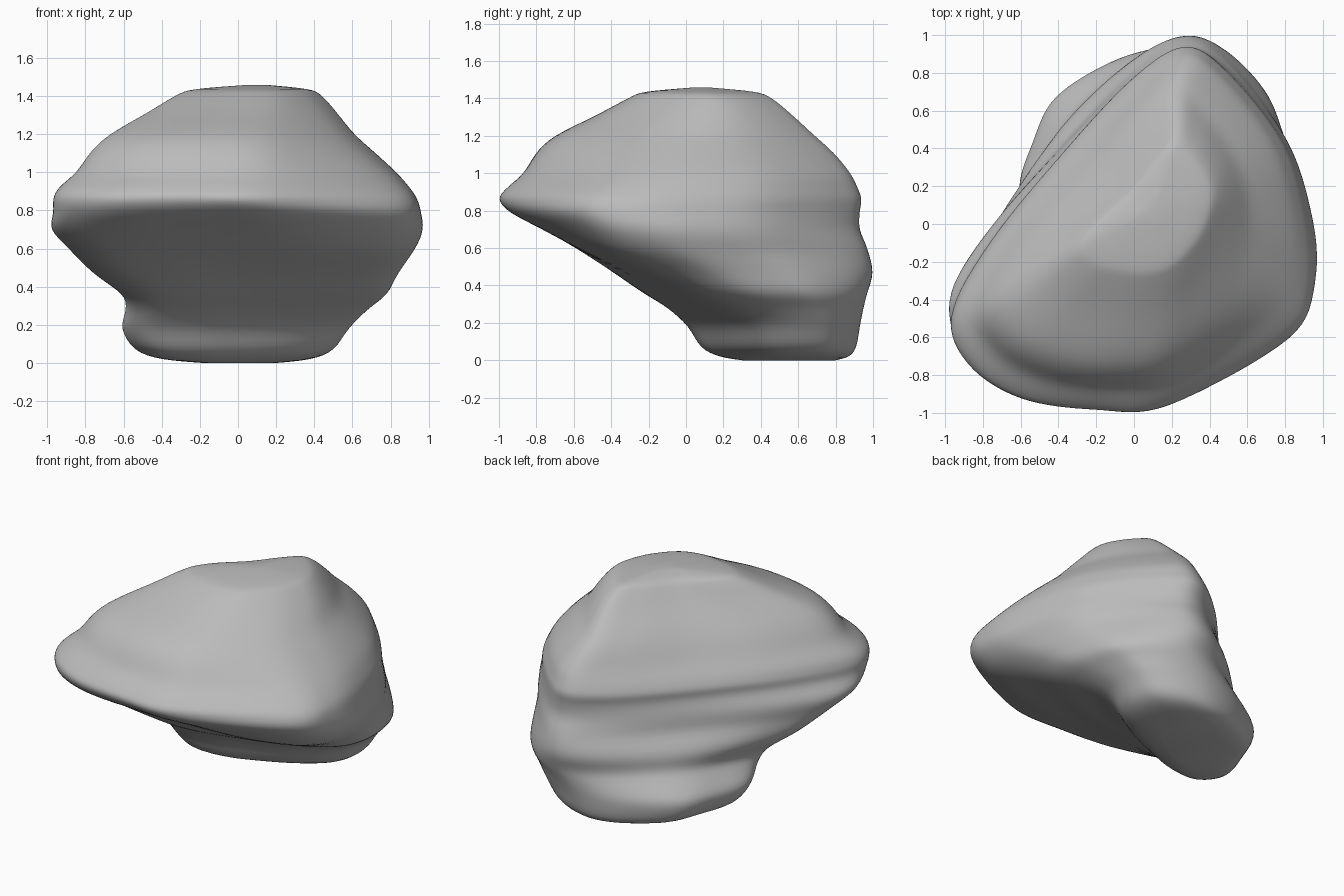
import bpy
import bmesh
from mathutils import Vector

cube = bpy.data.objects.get("Cube")
if cube:
    bpy.data.objects.remove(cube, do_unlink=True)

SEGMENTS_PER_POINT = 8
STEPS_PER_LEVEL = 4

# Four outlines matched point for point, each starting at the back peak.
# Rounded foot, with its front edge slanting back to the stone's left
FOOT = [(0.15, 0.93), (0.37, 0.89), (0.53, 0.78), (0.58, 0.64), (0.57, 0.49),
        (0.49, 0.36), (0.28, 0.22), (0, 0.1), (-0.25, 0.02), (-0.49, 0.02),
        (-0.61, 0.18), (-0.54, 0.43), (-0.42, 0.67), (-0.12, 0.86)]

# Underside, with a straight front edge
BELLY = [(0.28, 0.96), (0.5, 0.85), (0.78, 0.48), (0.9, 0.15), (0.94, -0.2),
         (0.8, -0.5), (0.4, -0.63), (-0.1, -0.65), (-0.5, -0.65), (-0.78, -0.58),
         (-0.92, -0.35), (-0.74, -0.02), (-0.38, 0.4), (0, 0.8)]

# Broad triangular rim
RIM = [(0.28, 0.94), (0.5, 0.82), (0.8, 0.46), (0.93, 0.1), (0.97, -0.3),
       (0.84, -0.6), (0.2, -0.96), (-0.2, -0.98), (-0.6, -0.92), (-0.88, -0.74),
       (-0.97, -0.48), (-0.76, -0.09), (-0.38, 0.37), (0, 0.77)]

# Small plateau on top
CROWN = [(0.22, 0.52), (0.32, 0.45), (0.41, 0.32), (0.45, 0.2), (0.44, 0.08),
         (0.37, -0.1), (0.23, -0.27), (0.08, -0.33), (-0.1, -0.32), (-0.26, -0.27),
         (-0.34, -0.16), (-0.25, 0), (-0.05, 0.2), (0.1, 0.4)]

# Height, then the x range and y range of the stone at that height
LEVELS = [
    (0, -0.18, 0.2, 0.3, 0.8),
    (0.02, -0.4, 0.38, 0.18, 0.87),
    (0.07, -0.54, 0.5, 0.08, 0.91),
    (0.18, -0.61, 0.58, 0.01, 0.93),
    (0.28, -0.59, 0.68, -0.1, 0.95),
    (0.36, -0.61, 0.78, -0.23, 0.97),
    (0.47, -0.76, 0.84, -0.39, 1),
    (0.6, -0.89, 0.93, -0.59, 0.97),
    (0.7, -0.98, 0.97, -0.77, 0.93),
    (0.79, -0.97, 0.96, -0.94, 0.93),
    (0.86, -0.97, 0.94, -1, 0.94),
    (0.92, -0.94, 0.9, -0.96, 0.92),
    (1, -0.85, 0.83, -0.87, 0.88),
    (1.11, -0.77, 0.71, -0.8, 0.79),
    (1.2, -0.67, 0.61, -0.7, 0.69),
    (1.31, -0.48, 0.52, -0.48, 0.57),
    (1.4, -0.33, 0.44, -0.31, 0.46),
    (1.435, -0.23, 0.37, -0.22, 0.37),
    (1.457, 0.04, 0.16, 0.02, 0.14),
]


def spline(points, steps, closed):
    """Sample a smooth curve that passes through all the points."""
    pts = [Vector(p) for p in points]
    count = len(pts)

    def pick(i):
        return pts[i % count] if closed else pts[max(0, min(count - 1, i))]

    result = []
    for i in range(count if closed else count - 1):
        a, b, c, d = (pick(i + k) for k in (-1, 0, 1, 2))
        for s in range(steps):
            t = s / steps
            result.append(b + (c - a) * (t / 2)
                          + (a * 2 - b * 5 + c * 4 - d) * (t * t / 2)
                          + (b * 3 - a - c * 3 + d) * (t ** 3 / 2))
    if not closed:
        result.append(pts[-1])
    return result


def unit_fit(curve):
    """Fit an outline to the unit square."""
    low = Vector((min(p.x for p in curve), min(p.y for p in curve)))
    high = Vector((max(p.x for p in curve), max(p.y for p in curve)))
    size = high - low
    return [Vector(((p.x - low.x) / size.x, (p.y - low.y) / size.y)) for p in curve]


# The height at which each outline holds
OUTLINES = [(z, unit_fit(spline(points, SEGMENTS_PER_POINT, True)))
            for z, points in ((0.2, FOOT), (0.58, BELLY), (0.85, RIM), (1.38, CROWN))]


def outline_at(z):
    """Blend the two outlines nearest to a height, scaled to the unit square."""
    shape = OUTLINES[0][1]
    for (z0, low), (z1, high) in zip(OUTLINES, OUTLINES[1:]):
        if z > z0:
            blend = min(1, (z - z0) / (z1 - z0))
            shape = unit_fit([a.lerp(b, blend) for a, b in zip(low, high)])
    return shape


def build_stone():
    bm = bmesh.new()
    rings = []
    for z, left, right, front, back in spline(LEVELS, STEPS_PER_LEVEL, False):
        rings.append([bm.verts.new((left + (right - left) * p.x,
                                    front + (back - front) * p.y, z))
                      for p in outline_at(z)])
    for low, high in zip(rings, rings[1:]):
        for i in range(len(low)):
            j = (i + 1) % len(low)
            bm.faces.new((low[i], low[j], high[j], high[i]))
    caps = [bm.faces.new(rings[0]), bm.faces.new(rings[-1])]
    bmesh.ops.recalc_face_normals(bm, faces=bm.faces)

    # Wear away the hard ridges left between the levels
    inner = [v for v in bm.verts if not any(f in caps for f in v.link_faces)]
    for _ in range(3):
        bmesh.ops.smooth_vert(bm, verts=inner, factor=0.5,
                              use_axis_x=True, use_axis_y=True, use_axis_z=True)

    mesh = bpy.data.meshes.new("stone")
    bm.to_mesh(mesh)
    bm.free()
    stone = bpy.data.objects.new("stone", mesh)
    bpy.context.collection.objects.link(stone)
    return stone


# One plain grey for the whole stone
grey = bpy.data.materials.new("stone_grey")
grey.use_nodes = True
colour = (0.5, 0.5, 0.5, 1)
grey.diffuse_color = colour
grey.node_tree.nodes["Principled BSDF"].inputs["Base Color"].default_value = colour

stone = build_stone()
stone.data.materials.append(grey)

# Smooth shading all over
bpy.ops.object.select_all(action="DESELECT")
stone.select_set(True)
bpy.context.view_layer.objects.active = stone
bpy.ops.object.shade_smooth()
